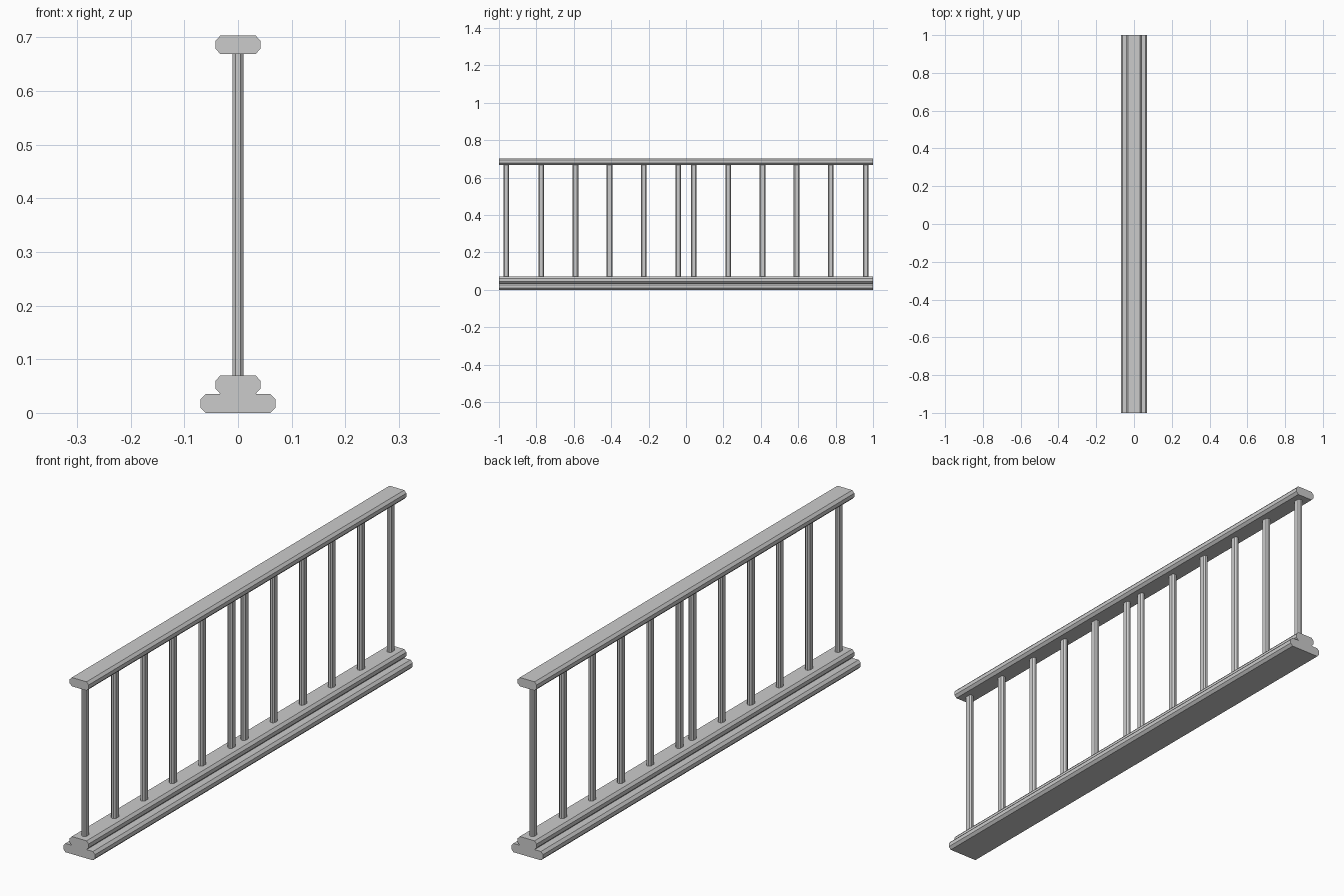
import bpy, bmesh
from mathutils import Vector

if "Cube" in bpy.data.objects:
    bpy.data.objects.remove(bpy.data.objects["Cube"])


def octagon(hw, hh, cx, cy):
    """Rectangle of half sizes hw, hh with cut corners."""
    return [(hw, -hh + cy), (hw, hh - cy), (hw - cx, hh), (-hw + cx, hh),
            (-hw, hh - cy), (-hw, -hh + cy), (-hw + cx, -hh), (hw - cx, -hh)]


def prism(name, profile, to3d, direction):
    """Extrude a closed profile along a direction into a solid."""
    bm = bmesh.new()
    face = bm.faces.new([bm.verts.new(to3d(a, b)) for a, b in profile])
    ext = bmesh.ops.extrude_face_region(bm, geom=[face])
    verts = [g for g in ext["geom"] if isinstance(g, bmesh.types.BMVert)]
    bmesh.ops.translate(bm, verts=verts, vec=Vector(direction))
    bmesh.ops.recalc_face_normals(bm, faces=bm.faces)
    mesh = bpy.data.meshes.new(name)
    bm.to_mesh(mesh)
    bm.free()
    obj = bpy.data.objects.new(name, mesh)
    bpy.context.collection.objects.link(obj)
    return obj


def rail(name, half_width, z0, z1):
    zc, hh = (z0 + z1) / 2, (z1 - z0) / 2
    return prism(name, octagon(half_width, hh, 0.0095, 0.01),
                 lambda a, b: (a, -1, zc + b), (0, 2, 0))


# Stepped base and handrail
rail("base_plinth", 0.07, 0.0, 0.035)
rail("bottom_rail", 0.042, 0.035, 0.07)
rail("handrail", 0.042, 0.6685, 0.7035)

# Balusters: two mirrored sections of six
offsets = [0.041, 0.226, 0.409, 0.591, 0.774, 0.961]
for side, label in ((-1, "front"), (1, "back")):
    for i, y in enumerate(offsets):
        prism(f"baluster_{label}_{i + 1}", octagon(0.0102, 0.0155, 0.006, 0.006),
              lambda a, b: (a, side * y + b, 0.07), (0, 0, 0.5985))
